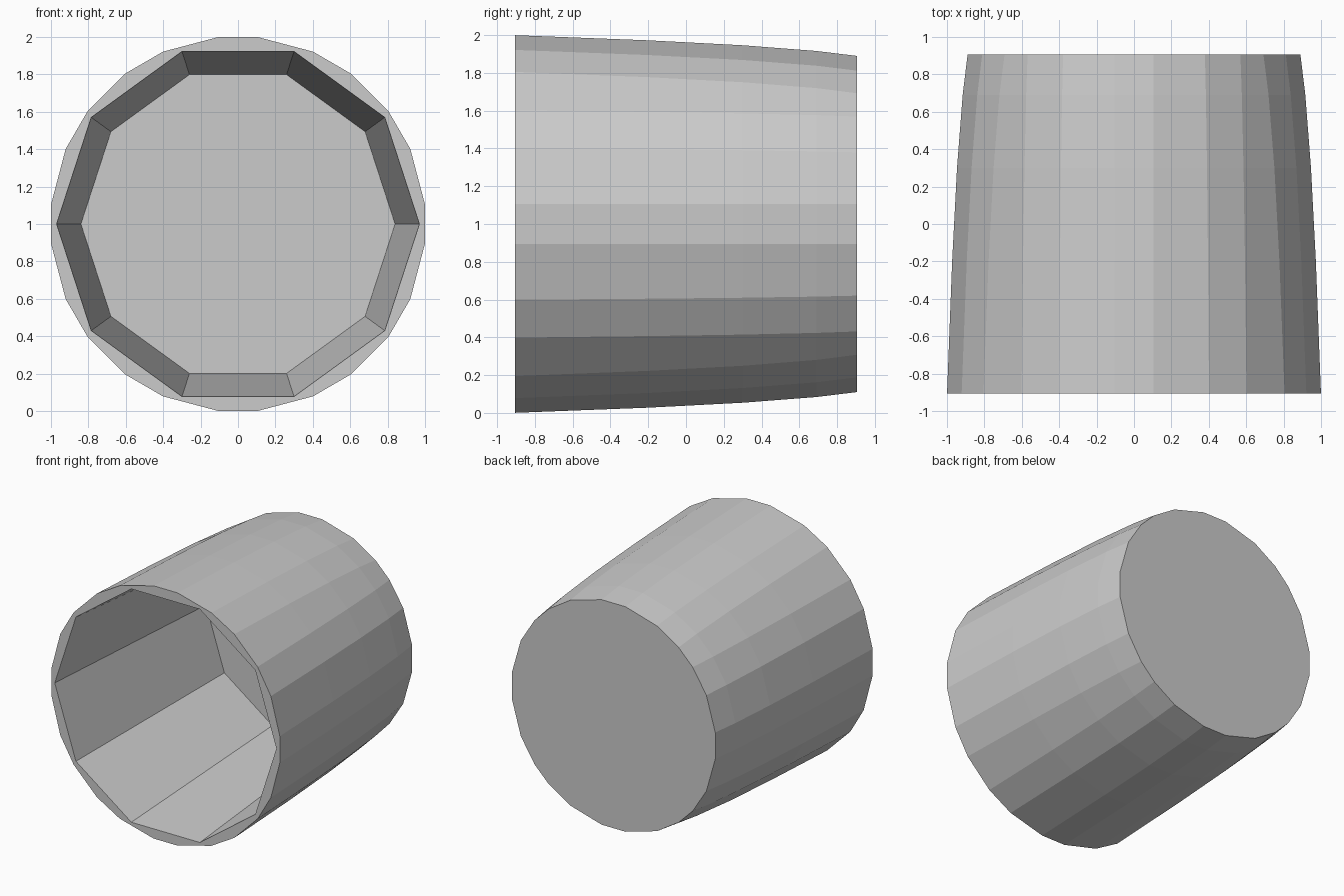
import bpy, bmesh, math

if "Cube" in bpy.data.objects:
    bpy.data.objects.remove(bpy.data.objects["Cube"])

CENTRE_Z = 1.0
bm = bmesh.new()


def ring(y, points):
    return [bm.verts.new((x, y, CENTRE_Z + z)) for x, z in points]


def skin(a, b):
    n = len(a)
    for i in range(n):
        bm.faces.new((a[i], a[(i + 1) % n], b[(i + 1) % n], b[i]))


def outer_points(r):
    # 24-sided rounded outline, symmetric in every octant
    k = 0.5 + 0.5 * r
    angles = [math.asin(s / r) for s in (0.105, 0.4 * k, 0.6 * k)]
    angles += [math.pi / 2 - a for a in reversed(angles)]
    return [(r * math.cos(a + q * math.pi / 2), r * math.sin(a + q * math.pi / 2))
            for q in range(4) for a in angles]


def decagon(r):
    return [(r * math.cos(i * math.pi / 5), r * math.sin(i * math.pi / 5))
            for i in range(10)]


def angle(loop, i):
    v = loop[i % len(loop)].co
    turn = math.atan2(v.z - CENTRE_Z, v.x) % math.tau
    if turn > math.tau - 1e-4:
        turn = 0.0
    return turn + math.tau * (i // len(loop))


def zip_rings(a, b):
    # Triangle band between rings with different numbers of sides
    i = j = 0
    while i < len(a) or j < len(b):
        va, vb = a[i % len(a)], b[j % len(b)]
        step_a = j >= len(b) or (i < len(a) and angle(a, i + 1) <= angle(b, j + 1))
        if step_a:
            i += 1
            bm.faces.new((va, a[i % len(a)], vb))
        else:
            j += 1
            bm.faces.new((va, b[j % len(b)], vb))


# Outer wall, tapering towards the closed base
outer = [ring(y, outer_points(r)) for y, r in
         ((-0.905, 1.005), (-0.2, 0.978), (0.3, 0.952), (0.69, 0.922), (0.905, 0.896))]
for a, b in zip(outer, outer[1:]):
    skin(a, b)
bm.faces.new(outer[-1])

# Ten-sided hollow with a flat floor
mouth = ring(-0.905, decagon(0.97))
floor = ring(0.80, decagon(0.84))
skin(mouth, floor)
bm.faces.new(floor)

# Flat rim joining the wall to the hollow
zip_rings(outer[0], mouth)

bmesh.ops.recalc_face_normals(bm, faces=bm.faces[:])
mesh = bpy.data.meshes.new("cup")
bm.to_mesh(mesh)
bm.free()
cup = bpy.data.objects.new("cup", mesh)
bpy.context.collection.objects.link(cup)
